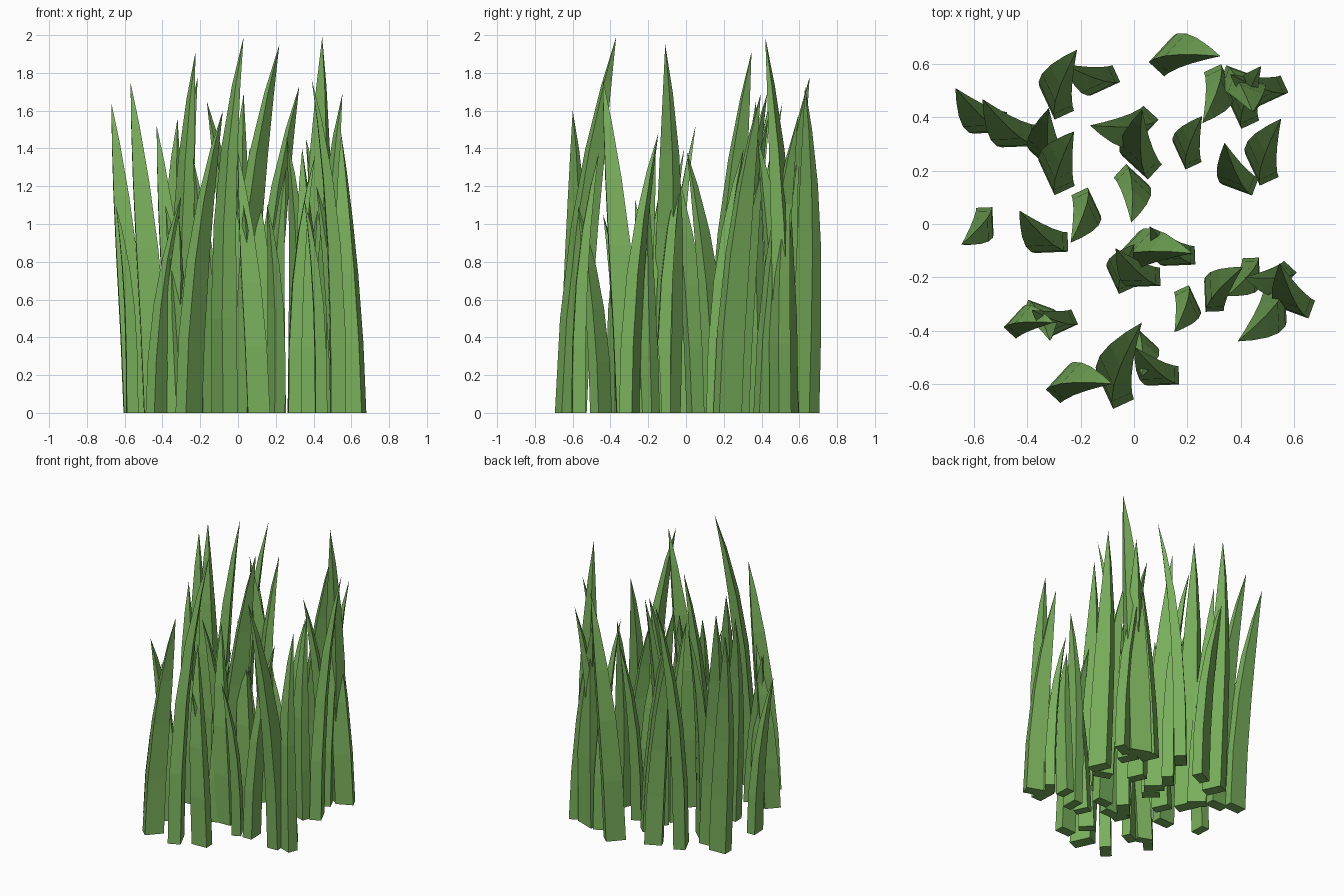
import bpy
import bmesh
import math
from mathutils import Matrix, Vector

cube = bpy.data.objects.get("Cube")
if cube:
    bpy.data.objects.remove(cube, do_unlink=True)

# One green for every blade
green = bpy.data.materials.new("grass_green")
green.use_nodes = True
colour = (0.19, 0.43, 0.105, 1.0)
green.diffuse_color = colour
green.node_tree.nodes["Principled BSDF"].inputs["Base Color"].default_value = colour

# Directions a blade can lean in, counter-clockwise from +x
COMPASS = "E ENE NE NNE N NNW NW WNW W WSW SW SSW S SSE SE ESE".split()
LEVELS = (0, .25, .5, .7, .87)
CORNERS = ((-1, -1), (1, -1), (1, 1), (-1, 1))
TIP = Vector((.192, .177))


def add_blade(name, base_x, base_y, height, heading, bend=.43):
    """A four-sided blade that curves and tapers from its base to its tip."""
    base = Vector((base_x, base_y))
    lean_angle = math.tau * COMPASS.index(heading) / len(COMPASS)
    rotation = Matrix.Rotation(lean_angle - math.atan2(TIP.y, TIP.x), 2)
    reach = bend * height
    size = .36 + .32 * height

    bm = bmesh.new()

    def add_vertex(across, along, share):
        place = base + rotation @ Vector((across, along))
        return bm.verts.new((place.x, place.y, share * height))

    # Sections swing sideways faster near the tip and shrink as they rise
    rings = []
    for share in LEVELS:
        across = TIP.x * reach * share ** 2.6
        along = TIP.y * reach * share ** 1.4
        thick = .043 * size * (1 - share ** 2.8)
        wide = .073 * size * (1 - share ** 2.8)
        rings.append([add_vertex(across + i * thick, along + j * wide, share)
                      for i, j in CORNERS])

    # Flat base, four long sides and a pointed tip
    bm.faces.new(list(reversed(rings[0])))
    for lower, upper in zip(rings, rings[1:]):
        for i in range(4):
            j = (i + 1) % 4
            bm.faces.new((lower[i], lower[j], upper[j], upper[i]))
    point = add_vertex(TIP.x * reach, TIP.y * reach, 1)
    for i in range(4):
        bm.faces.new((rings[-1][i], rings[-1][(i + 1) % 4], point))
    bmesh.ops.recalc_face_normals(bm, faces=bm.faces)

    mesh = bpy.data.meshes.new(name)
    bm.to_mesh(mesh)
    bm.free()
    mesh.materials.append(green)
    blade = bpy.data.objects.new(name, mesh)
    bpy.context.scene.collection.objects.link(blade)


# Blades by clump: base x, base y, height, lean direction, bend if unusual
CLUMPS = {
    "back_left": (
        (-.54, .38, 1.64, "NW"),
        (-.43, .33, 1.75, "NW"),
        (-.29, .47, 1.78, "NNE"),
        (-.12, .54, 1.4, "WNW"),
        (-.32, .26, 1.56, "N"),
        (-.29, .19, 1.91, "NNE", .34),
    ),
    "back_right": (
        (.13, .63, 1.73, "E"),
        (.48, .22, 1.69, "NNE"),
        (.32, .53, 1.46, "SSW"),
        (.4, .53, 1.99, "SSE", .23),
        (.51, .5, 1.45, "WNW"),
        (.41, .43, 1.57, "NNE"),
        (.4, .16, 1.4, "NNW"),
        (.2, .27, 1.3, "NNE"),
    ),
    "middle": (
        (.02, .37, 1.65, "W"),
        (.03, .24, 1.69, "N"),
        (-.01, .16, 1.38, "S"),
        (-.18, .07, 1.35, "SSW"),
        (-.56, .01, 1.1, "SW"),
        (-.31, -.07, 1.52, "NW"),
        (.17, -.12, 1.4, "NW"),
        (0, -.11, 1.95, "E"),
        (.04, -.2, 1.37, "NW"),
        (-.05, -.2, 1.2, "NNE"),
    ),
    "front_right": (
        (.2, -.29, 1.11, "SSW"),
        (.3, -.27, 1.37, "NE"),
        (.44, -.18, 1.13, "SW"),
        (.55, -.2, 1.2, "W"),
        (.61, -.3, 1.48, "NNW"),
        (.53, -.3, 1.77, "SW"),
        (.03, -.45, 1.1, "S"),
        (.11, -.57, 1.38, "NW"),
    ),
    "front_left": (
        (-.43, -.37, 1.15, "E"),
        (-.27, -.37, 1.1, "WNW"),
        (-.36, -.33, 1.05, "SSE"),
        (-.26, -.6, 1.6, "E"),
        (-.07, -.61, 1.99, "NNE", .5),
    ),
}

for clump, blades in CLUMPS.items():
    for number, blade in enumerate(blades, 1):
        add_blade(f"{clump}_blade_{number}", *blade)
